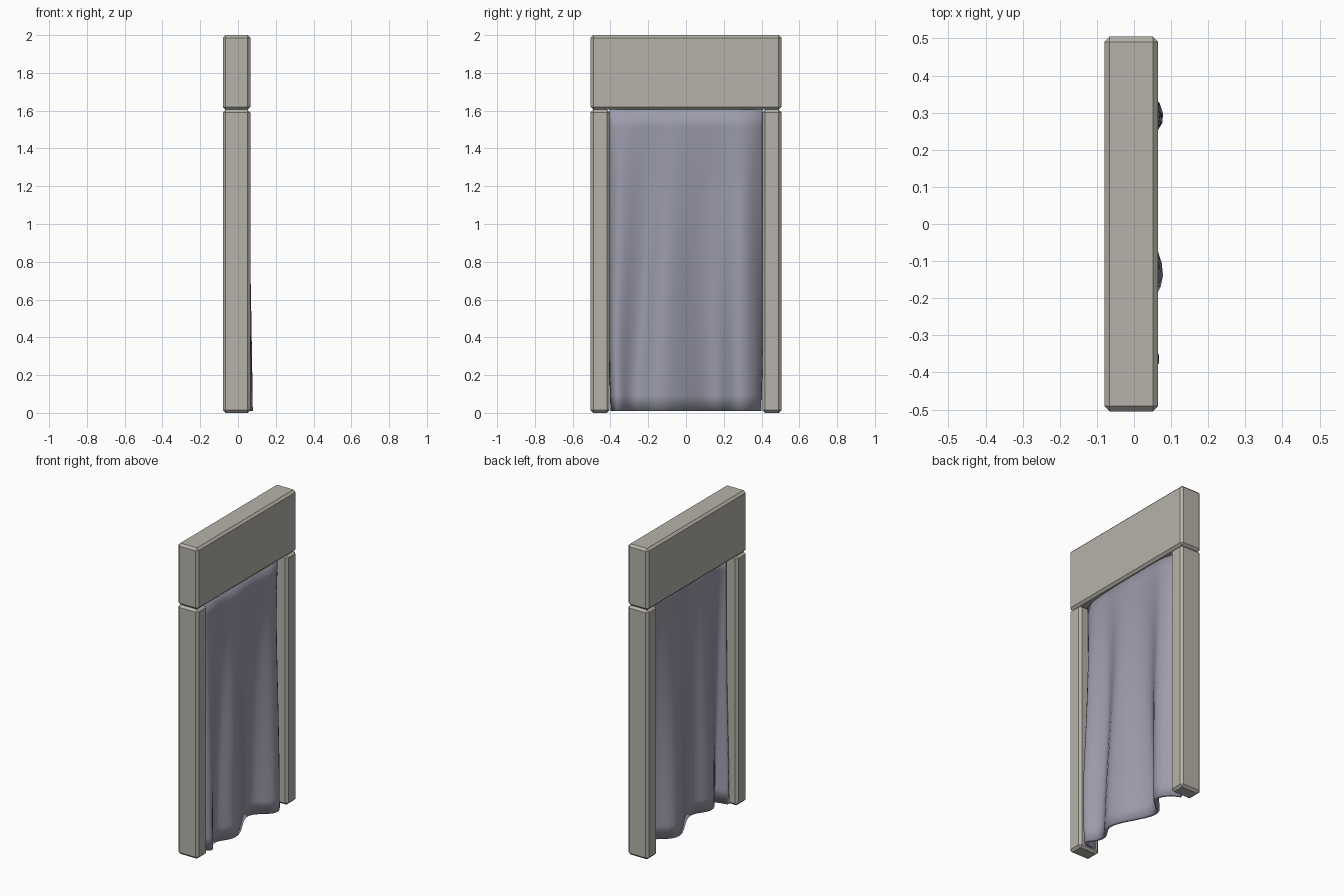
import bpy, bmesh

if "Cube" in bpy.data.objects:
    bpy.data.objects.remove(bpy.data.objects["Cube"])


def material(name, rgb):
    m = bpy.data.materials.new(name)
    m.diffuse_color = (*rgb, 1)
    m.use_nodes = True
    m.node_tree.nodes["Principled BSDF"].inputs["Base Color"].default_value = m.diffuse_color
    return m


stone = material("stone", (0.47, 0.45, 0.40))
fabric = material("fabric", (0.33, 0.33, 0.41))


def finish(bm, name, mat):
    bmesh.ops.recalc_face_normals(bm, faces=bm.faces[:])
    me = bpy.data.meshes.new(name)
    bm.to_mesh(me)
    bm.free()
    me.materials.append(mat)
    ob = bpy.data.objects.new(name, me)
    bpy.context.collection.objects.link(ob)
    return ob


def stone_block(name, lo, hi, chamfer=0.014):
    bm = bmesh.new()
    bmesh.ops.create_cube(bm, size=1)
    for v in bm.verts:
        for i in range(3):
            v.co[i] = lo[i] if v.co[i] < 0 else hi[i]
    bmesh.ops.bevel(bm, geom=bm.edges[:], offset=chamfer, segments=1,
                    affect='EDGES', profile=0.5)
    return finish(bm, name, stone)


# Door frame
X0, X1 = -0.08, 0.065
for side, (a, b) in {"left": (-0.505, -0.405), "right": (0.405, 0.505)}.items():
    stone_block(f"{side}_post", (X0, a, 0), (X1, b, 1.605))
stone_block("lintel", (X0, -0.505, 1.605), (X1, 0.505, 2.0))

# Hanging cloth: (y, x) cross-sections from top to bottom, lofted and smoothed
rows = [
    (1.615, [(-.40, .0), (-.36, .015), (-.28, .025), (-.19, .03), (-.09, .035), (0, .035),
             (.10, .035), (.20, .035), (.29, .035), (.36, .02), (.40, -.01)]),
    (1.20, [(-.40, -.01), (-.36, .04), (-.30, .025), (-.20, -.01), (-.10, .045), (0, .025),
            (.10, .0), (.20, .005), (.29, .055), (.36, .01), (.40, -.02)]),
    (0.80, [(-.40, -.01), (-.37, .055), (-.30, .03), (-.20, -.02), (-.12, .075), (0, .015),
            (.10, -.02), (.19, .0), (.28, .08), (.36, .02), (.40, -.03)]),
    (0.35, [(-.40, -.02), (-.39, .09), (-.31, .02), (-.23, -.01), (-.15, .085), (0, .02),
            (.12, -.04), (.20, -.01), (.27, .09), (.37, .03), (.40, -.03)]),
    (0.01, [(-.39, -.03), (-.37, .09), (-.31, .01), (-.23, .01), (-.15, .095), (0, .02),
            (.12, -.05), (.20, -.03), (.27, .10), (.37, .03), (.39, -.03)]),
]
bm = bmesh.new()
loops = [[bm.verts.new((x, y, z)) for y, x in prof] for z, prof in rows]
for up, dn in zip(loops, loops[1:]):
    for i in range(len(up) - 1):
        bm.faces.new((up[i], dn[i], dn[i + 1], up[i + 1]))
cloth = finish(bm, "hanging_cloth", fabric)
for p in cloth.data.polygons:
    p.use_smooth = True
sub = cloth.modifiers.new("smooth", 'SUBSURF')
sub.levels = sub.render_levels = 2
sub.boundary_smooth = 'PRESERVE_CORNERS'
thick = cloth.modifiers.new("thickness", 'SOLIDIFY')
thick.thickness = 0.02
thick.offset = 0
